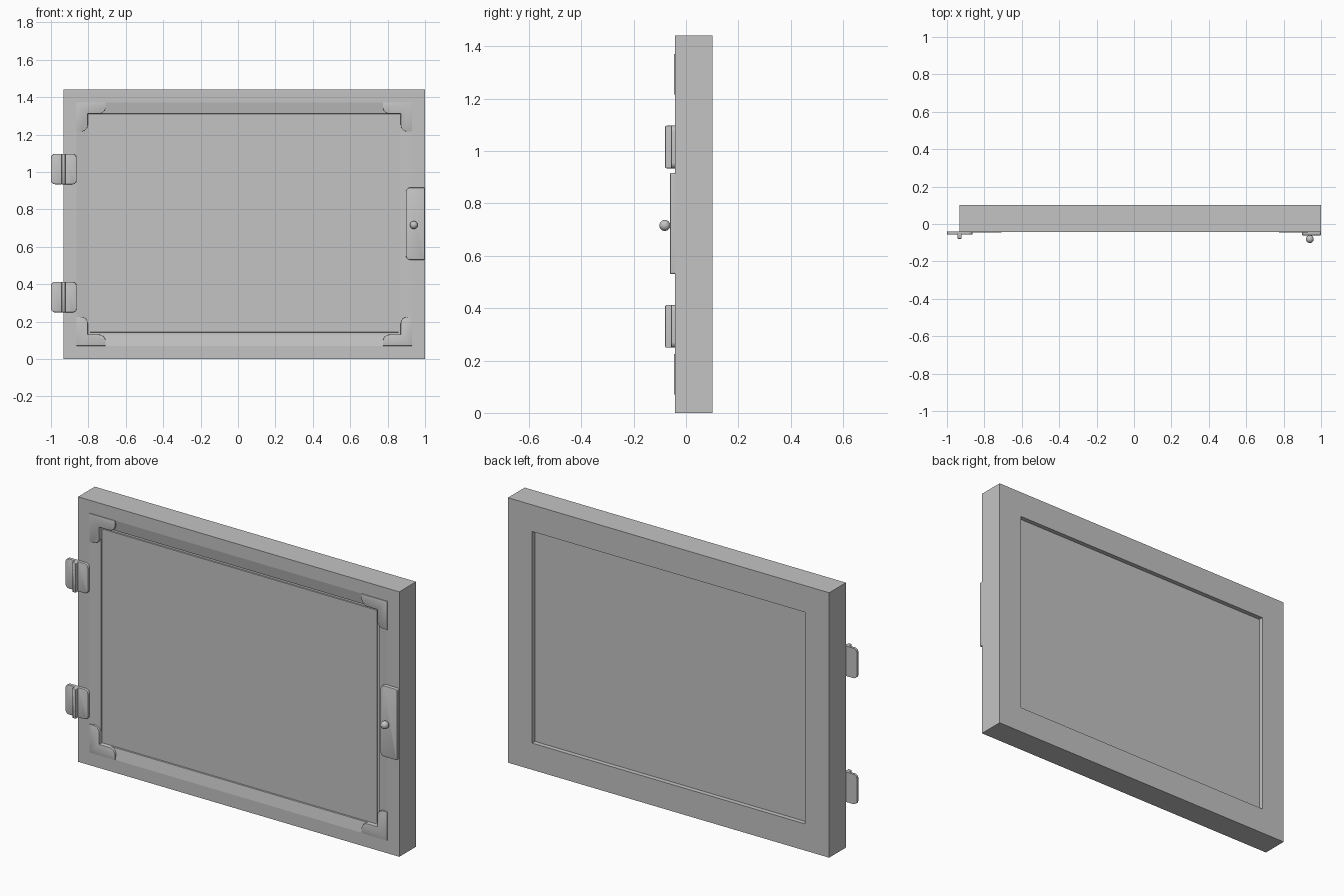
import bpy, bmesh, math
from mathutils import Matrix

cube = bpy.data.objects.get("Cube")
if cube:
    bpy.data.objects.remove(cube)

LEFT, RIGHT, TOP = -0.933, 1.0, 1.441
FRONT, BACK = -0.042, 0.102

grey = bpy.data.materials.new("plain grey")
grey.use_nodes = True
COLOR = (0.55, 0.55, 0.55, 1)
grey.diffuse_color = COLOR
grey.node_tree.nodes["Principled BSDF"].inputs["Base Color"].default_value = COLOR


def finish(bm, name, smooth=True):
    bmesh.ops.recalc_face_normals(bm, faces=bm.faces)
    mesh = bpy.data.meshes.new(name)
    bm.to_mesh(mesh)
    bm.free()
    mesh.materials.append(grey)
    obj = bpy.data.objects.new(name, mesh)
    bpy.context.collection.objects.link(obj)
    if smooth:
        bpy.ops.object.select_all(action="DESELECT")
        obj.select_set(True)
        bpy.context.view_layer.objects.active = obj
        bpy.ops.object.shade_smooth_by_angle(angle=math.radians(35))
    return obj


def extrude_outline(name, points, y0, y1, soft=0.004):
    """Plate from an x-z outline, thick from y0 (back) to y1 (front), front edge softened."""
    bm = bmesh.new()
    face = bm.faces.new([bm.verts.new((x, y0, z)) for x, z in points])
    new = bmesh.ops.extrude_face_region(bm, geom=[face])["geom"]
    moved = [v for v in new if isinstance(v, bmesh.types.BMVert)]
    bmesh.ops.translate(bm, verts=moved, vec=(0, y1 - y0, 0))
    edges = [e for e in bm.edges if all(v in moved for v in e.verts)]
    bmesh.ops.bevel(bm, geom=edges, offset=soft, segments=2, affect="EDGES", profile=0.5)
    return finish(bm, name)


def arc(cx, cz, r, start, steps=6):
    """Quarter circle, counter-clockwise from the start angle in degrees."""
    angles = [math.radians(start + 90 * i / steps) for i in range(steps + 1)]
    return [(cx + r * math.cos(a), cz + r * math.sin(a)) for a in angles]


def rounded_rect(x0, x1, z0, z1, r_left, r_right):
    return (arc(x1 - r_right, z1 - r_right, r_right, 0) + arc(x0 + r_left, z1 - r_left, r_left, 90)
            + arc(x0 + r_left, z0 + r_left, r_left, 180) + arc(x1 - r_right, z0 + r_right, r_right, 270))


# Framed door: rectangular rings of (inset, y), lofted from back panel to front panel
rings = [(0.145, 0.077), (0.145, BACK), (0, BACK), (0, FRONT), (0.07, FRONT),
         (0.13, -0.031), (0.132, -0.025), (0.142, -0.025), (0.143, -0.030)]
bm = bmesh.new()
loops = []
for inset, y in rings:
    x0, x1, z0, z1 = LEFT + inset, RIGHT - inset, inset, TOP - inset
    loops.append([bm.verts.new((x, y, z)) for x, z in ((x0, z0), (x1, z0), (x1, z1), (x0, z1))])
for a, b in zip(loops, loops[1:]):
    for i in range(4):
        j = (i + 1) % 4
        bm.faces.new((a[i], a[j], b[j], b[i]))
bm.faces.new(loops[0])
bm.faces.new(loops[-1])
finish(bm, "framed_door", smooth=False)

# L-shaped corner brackets, mirrored into the four corners
ARM, WIDE, R = 0.155, 0.06, 0.035
bracket = ([(0, 0), (ARM, 0)] + arc(ARM - R, WIDE - R, R, 0) + [(WIDE, WIDE)]
           + arc(WIDE - R, ARM - R, R, 0) + [(0, ARM)])
for side, x, sx in (("right", LEFT + 0.07, 1), ("left", RIGHT - 0.07, -1)):
    for level, z, sz in (("bottom", 0.07, 1), ("top", TOP - 0.07, -1)):
        outline = [(x + sx * u, z + sz * w) for u, w in bracket]
        extrude_outline(f"corner_bracket_{level}_{side}", outline, -0.028, FRONT - 0.004, 0.002)

# Hinges: two leaves and a raised knuckle
for level, z0 in (("lower", 0.249), ("upper", 0.934)):
    z1 = z0 + 0.163
    extrude_outline(f"{level}_hinge_outer_leaf", rounded_rect(-1.0, -0.938, z0, z1, 0.022, 0.005), -0.041, -0.057)
    extrude_outline(f"{level}_hinge_inner_leaf", rounded_rect(-0.928, -0.863, z0, z1, 0.005, 0.022), -0.041, -0.057)
    extrude_outline(f"{level}_hinge_knuckle", rounded_rect(-0.944, -0.922, z0, z1, 0.004, 0.004), -0.041, -0.08, 0.006)

# Latch plate and round knob
extrude_outline("latch_plate", rounded_rect(0.898, 0.999, 0.53, 0.916, 0.022, 0.008), -0.041, -0.061)
bm = bmesh.new()
bmesh.ops.create_uvsphere(bm, u_segments=24, v_segments=14, radius=0.021,
                          matrix=Matrix.Translation((0.94, -0.081, 0.716)))
finish(bm, "latch_knob")
